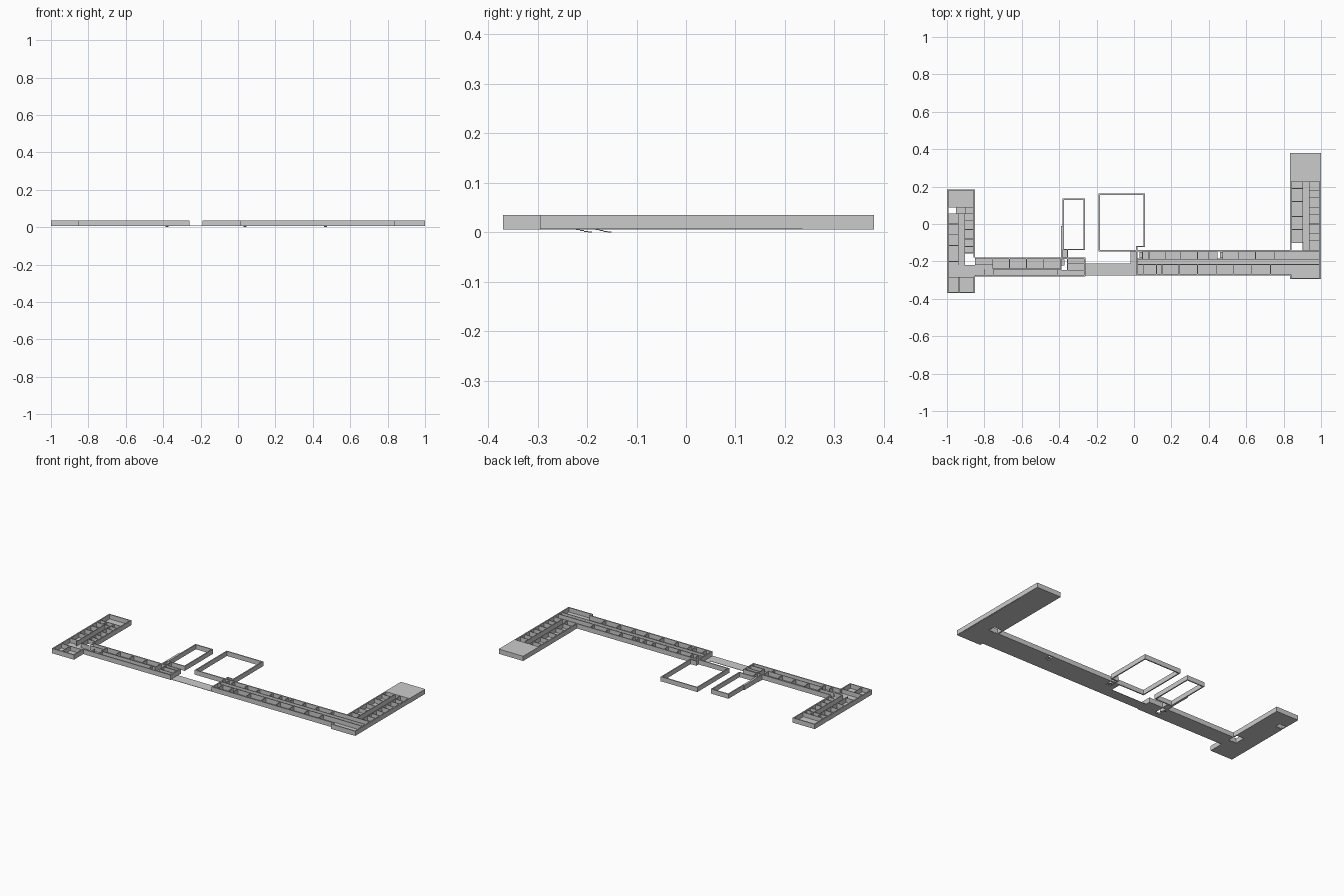
import bpy, bmesh

if "Cube" in bpy.data.objects:
    bpy.data.objects.remove(bpy.data.objects["Cube"])

Z0, Z1 = 0.007, 0.035      # floor level and wall top
EXT, INT = 0.007, 0.004    # outer and inner wall thickness


def box(bm, x0, x1, y0, y1, z0, z1):
    vs = bmesh.ops.create_cube(bm, size=1)['verts']
    for v in vs:
        v.co.x = x1 if v.co.x > 0 else x0
        v.co.y = y1 if v.co.y > 0 else y0
        v.co.z = z1 if v.co.z > 0 else z0


def finish(bm, name):
    me = bpy.data.meshes.new(name)
    bm.to_mesh(me)
    bm.free()
    bpy.context.collection.objects.link(bpy.data.objects.new(name, me))


def floor(name, rects):
    bm = bmesh.new()
    for x0, x1, y0, y1 in rects:
        box(bm, x0, x1, y0, y1, Z0 - 0.001, Z0 + 0.001)
    finish(bm, name)


def ring(bm, x0, x1, y0, y1, t=EXT, sides="LRBT"):
    # perimeter walls, flush with the outside of the rectangle
    if "L" in sides: box(bm, x0, x0 + t, y0, y1, Z0, Z1)
    if "R" in sides: box(bm, x1 - t, x1, y0, y1, Z0, Z1)
    if "B" in sides: box(bm, x0, x1, y0, y0 + t, Z0, Z1)
    if "T" in sides: box(bm, x0, x1, y1 - t, y1, Z0, Z1)


def xwall(bm, y, x0, x1):
    box(bm, x0, x1, y - INT / 2, y + INT / 2, Z0, Z1)


def ywall(bm, x, y0, y1):
    box(bm, x - INT / 2, x + INT / 2, y0, y1, Z0, Z1)


# Left wing
floor("left_wing_floor", [
    (-1, -.85, .09, .185), (-.95, -.85, .055, .09), (-1, -.905, -.155, .055),
    (-.905, -.85, -.155, .055), (-1, -.905, -.22, -.155), (-1, -.85, -.37, -.22)])
bm = bmesh.new()
ring(bm, -1, -.85, -.37, .185, sides="LBT")
box(bm, -.857, -.85, -.18, .185, Z0, Z1)
box(bm, -.857, -.85, -.37, -.28, Z0, Z1)
for y in (.09, .055, -.285):
    xwall(bm, y, -1, -.85)
xwall(bm, -.155, -.905, -.85)
xwall(bm, -.22, -.905, -.85)
ywall(bm, -.94, -.22, .055)
ywall(bm, -.905, -.22, .055)
ywall(bm, -.935, -.37, -.285)
for x in (-.95, -.90):
    ywall(bm, x, .055, .09)
for y in (.02, -.03, -.08, -.12):
    xwall(bm, y, -.905, -.85)
for y in (0, -.055, -.115, -.20):
    xwall(bm, y, -1, -.94)
finish(bm, "left_wing_walls")

# Left range: rooms either side of a corridor
floor("left_range_floor", [(-.85, -.39, -.28, -.18), (-.39, -.355, -.28, -.245),
                           (-.355, -.26, -.28, -.18), (-.39, -.355, -.18, -.14)])
bm = bmesh.new()
ring(bm, -.85, -.26, -.28, -.18, sides="RBT")
xwall(bm, -.215, -.85, -.755)
xwall(bm, -.24, -.755, -.39)
xwall(bm, -.247, -.355, -.26)
ywall(bm, -.39, -.245, -.18)
ywall(bm, -.355, -.245, -.14)
for x in (-.755, -.665, -.575, -.485):
    ywall(bm, x, -.24, -.18)
for x in (-.80, -.75, -.41):
    ywall(bm, x, -.28, -.24)
xwall(bm, -.21, -.355, -.26)
finish(bm, "left_range_walls")

# Flat link between the ranges
floor("link_floor", [(-.26, .012, -.275, -.21), (-.02, .012, -.21, -.14)])

# Right range
floor("right_range_floor", [
    (.012, .84, -.275, -.185), (.045, .445, -.185, -.14), (.475, .84, -.185, -.14)])
bm = bmesh.new()
ring(bm, .012, .84, -.275, -.14, sides="LBT")
xwall(bm, -.188, .012, .84)
xwall(bm, -.217, .012, .84)
for x in (.045, .08, .17, .25, .34, .40, .445, .475, .56, .65, .75):
    ywall(bm, x, -.188, -.14)
for x in (.05, .12, .15, .24, .34, .44, .53, .63, .73):
    ywall(bm, x, -.275, -.217)
finish(bm, "right_range_walls")

# Right wing
floor("right_wing_floor", [(.835, .995, -.295, -.145), (.905, .995, -.145, -.10),
                           (.835, .995, -.10, .235)])
bm = bmesh.new()
ring(bm, .835, 1, -.295, .235, sides="RBT")
box(bm, .835, .842, -.14, .235, Z0, Z1)
box(bm, .835, .842, -.295, -.27, Z0, Z1)
xwall(bm, -.10, .835, .90)
xwall(bm, -.145, .835, 1)
xwall(bm, -.188, .835, 1)
xwall(bm, -.217, .835, 1)
ywall(bm, .902, -.145, .235)
ywall(bm, .937, -.145, .235)
for y in (-.03, .04, .12, .19):
    xwall(bm, y, .835, .902)
for y in (-.09, -.05, 0, .05, .09, .14, .18):
    xwall(bm, y, .937, 1)
finish(bm, "right_wing_walls")

# Roofed hall at the end of the right wing
bm = bmesh.new()
box(bm, .835, 1, .235, .38, Z0 - .001, Z1)
finish(bm, "roofed_hall")

# Free-standing courtyard wall frames
bm = bmesh.new()
ring(bm, -.382, -.262, -.14, .135)
box(bm, -.389, -.382, -.18, -.01, Z0, Z1)
finish(bm, "small_court_walls")
bm = bmesh.new()
ring(bm, -.19, .058, -.147, .162, sides="LT")
box(bm, .051, .058, -.122, .162, Z0, Z1)
box(bm, .012, .058, -.124, -.117, Z0, Z1)
box(bm, .012, .019, -.147, -.117, Z0, Z1)
box(bm, -.19, .012, -.147, -.140, Z0, Z1)
finish(bm, "large_court_walls")

# Little stairs dropping below the floor in the stairwells
bm = bmesh.new()
for x, y in ((-.38, -.222), (.037, -.183), (.468, -.183)):
    for i in range(4):
        z = .0055 - .0017 * i
        box(bm, x - .008, x + .008, y + .008 * i, y + .008 * (i + 1), max(z - .001, 0), z + .001)
finish(bm, "stairs")
